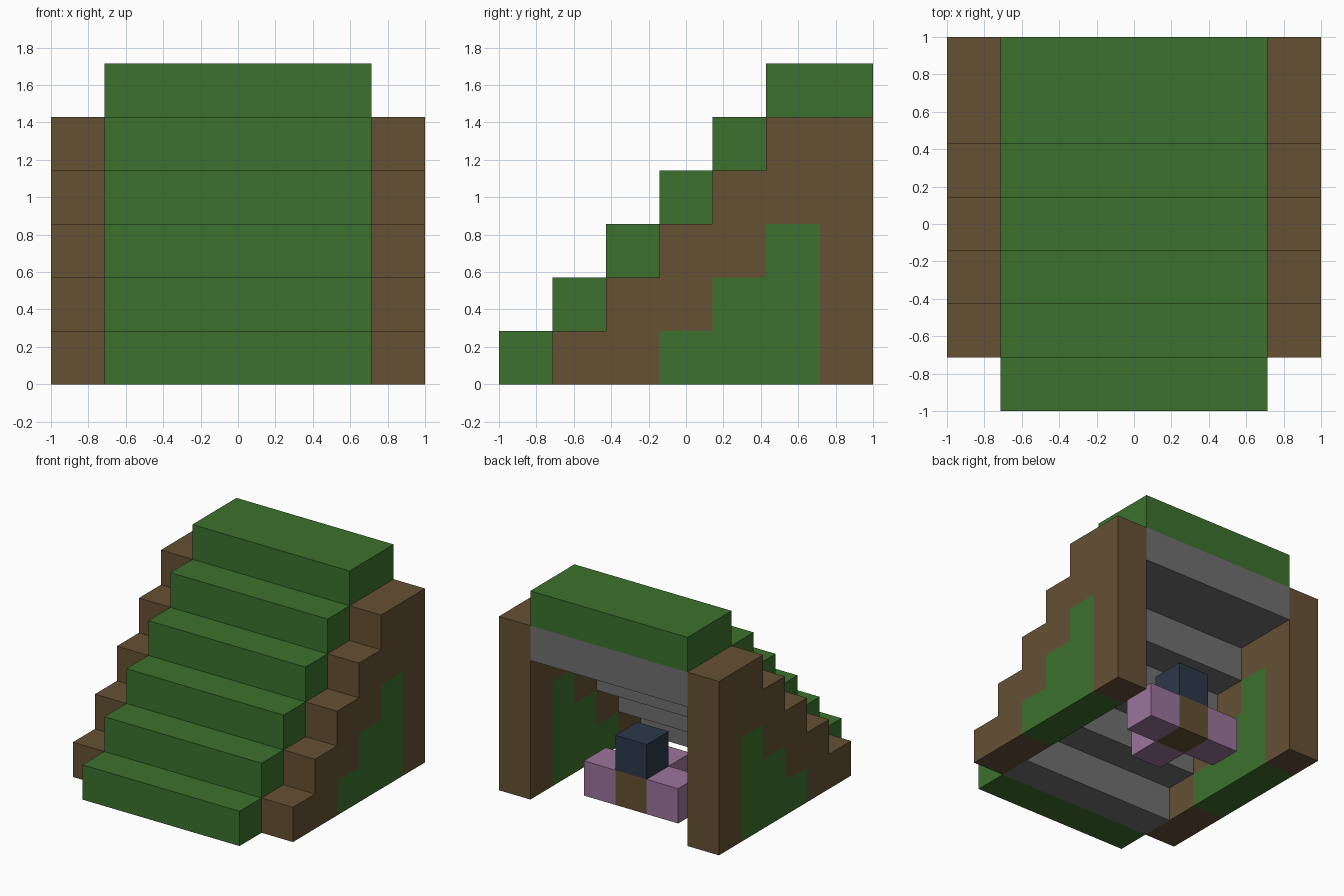
import bpy, bmesh
from mathutils import Vector

if "Cube" in bpy.data.objects:
    bpy.data.objects.remove(bpy.data.objects["Cube"], do_unlink=True)

U = 2 / 7  # edge length of one block


def make_material(name, rgb):
    """Flat material from 0-255 display values."""
    def linear(c):
        c /= 255
        return c / 12.92 if c < 0.04045 else ((c + 0.055) / 1.055) ** 2.4
    colour = (*[linear(c) for c in rgb], 1)
    mat = bpy.data.materials.new(name)
    mat.use_nodes = True
    mat.diffuse_color = colour
    bsdf = mat.node_tree.nodes["Principled BSDF"]
    bsdf.inputs["Base Color"].default_value = colour
    bsdf.inputs["Roughness"].default_value = 0.9
    return mat


MATS = {
    "green": make_material("grass green", (60, 113, 45)),
    "brown": make_material("earth brown", (101, 81, 52)),
    "grey": make_material("stone grey", (112, 112, 112)),
    "pink": make_material("mauve pink", (156, 116, 156)),
    "bark": make_material("seat brown", (100, 81, 48)),
    "navy": make_material("slate navy", (44, 56, 73)),
}

parts = {}


def block(part, colour, xs, y, z):
    """Add a run of blocks along x to a part."""
    for x in xs:
        parts.setdefault(part, {})[(x, y, z)] = colour


# Stepped roof: green treads over a grey lining
for y in range(7):
    z = min(y, 5)
    block("stair_treads", "green", range(1, 6), y, z)
    if y > 0:
        block("stair_lining", "grey", range(1, 6), y, z - 1)

# Stepped side walls with a smaller green staircase set into them
for name, x in (("right_wall", 0), ("left_wall", 6)):
    for y in range(1, 7):
        for z in range(min(y, 5)):
            inset = 3 <= y <= 5 and z < y - 2
            block(name, "green" if inset else "brown", [x], y, z)

# Small seat group under the stairs
block("seat_sides", "pink", (2, 4), 5, 0)
block("seat_front", "pink", [3], 4, 0)
block("seat_core", "bark", [3], 5, 0)
block("seat_top_block", "navy", [3], 5, 1)

solid = {cell for cells in parts.values() for cell in cells}


def build(name, cells):
    """Skin a part's exposed block sides and merge the flat areas."""
    bm = bmesh.new()
    colours = sorted(set(cells.values()))
    for cell, colour in cells.items():
        centre = Vector(cell) + Vector((0.5, 0.5, 0.5))
        for axis in range(3):
            for sign in (-1, 1):
                n = Vector((0, 0, 0))
                n[axis] = sign
                if tuple(int(a + b) for a, b in zip(cell, n)) in solid:
                    continue
                s = Vector((0, 0, 0))
                s[(axis + 1) % 3] = 0.5
                t = n.cross(s)
                mid = centre + n * 0.5
                corners = (mid - s - t, mid + s - t, mid + s + t, mid - s + t)
                face = bm.faces.new([bm.verts.new(c) for c in corners])
                face.material_index = colours.index(colour)
    bmesh.ops.remove_doubles(bm, verts=bm.verts, dist=0.01)
    bmesh.ops.dissolve_limit(bm, angle_limit=0.01, verts=bm.verts,
                             edges=bm.edges, delimit={'MATERIAL'})
    for v in bm.verts:
        v.co = (v.co - Vector((3.5, 3.5, 0))) * U
    mesh = bpy.data.meshes.new(name)
    for colour in colours:
        mesh.materials.append(MATS[colour])
    bm.to_mesh(mesh)
    bm.free()
    bpy.context.collection.objects.link(bpy.data.objects.new(name, mesh))


for part_name, part_cells in parts.items():
    build(part_name, part_cells)
